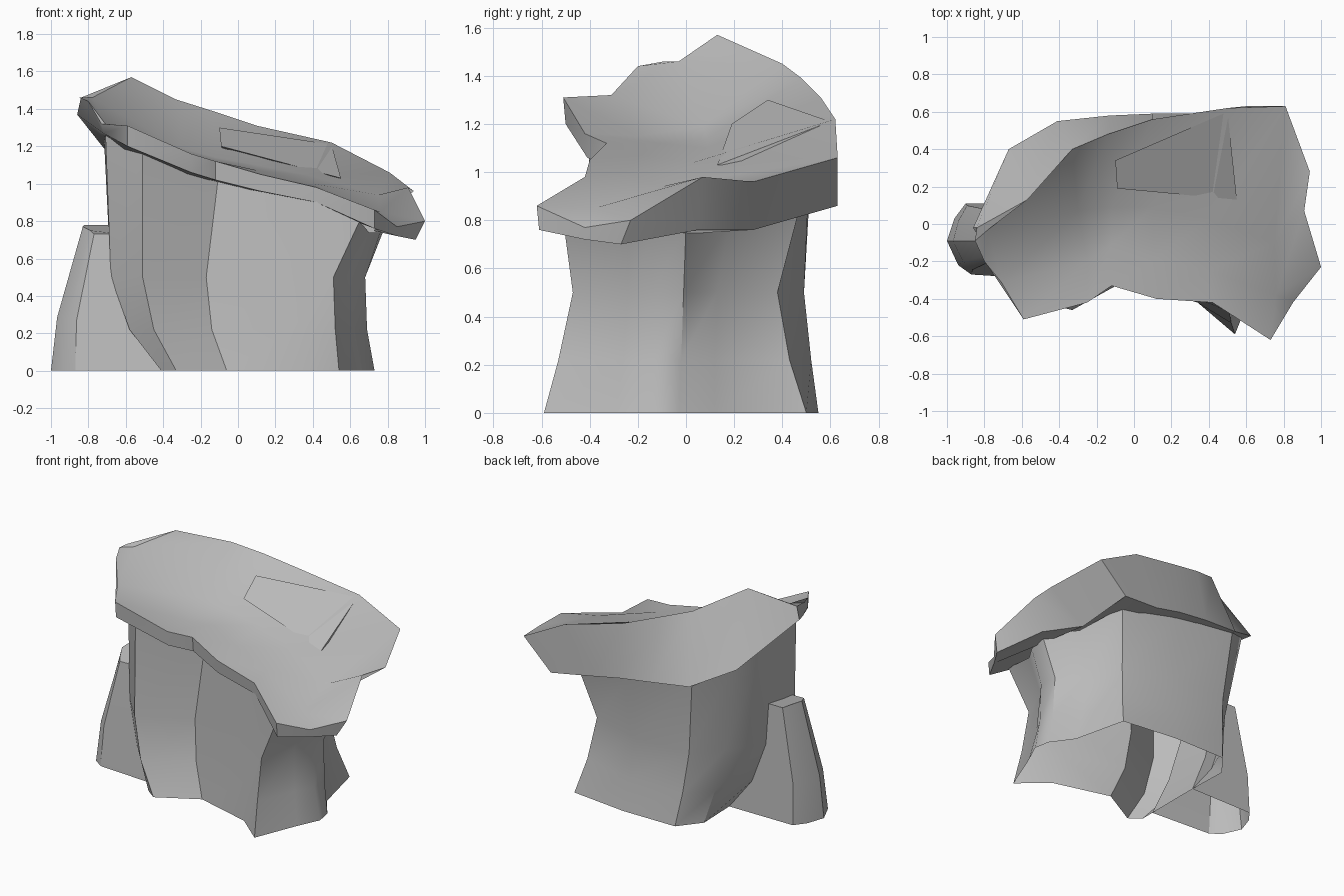
import bpy
import bmesh
from mathutils import Vector

cube = bpy.data.objects.get("Cube")
if cube:
    bpy.data.objects.remove(cube, do_unlink=True)

stone = bpy.data.materials.new("grey_stone")
stone.use_nodes = True
stone.diffuse_color = (0.5, 0.5, 0.5, 1)
stone.node_tree.nodes["Principled BSDF"].inputs["Base Color"].default_value = (0.5, 0.5, 0.5, 1)


def at_height(outline, height):
    """Place a flat outline at one height."""
    return [(x, y, height) for x, y in outline]


def loft(name, rings, close_start=False, close_end=False, angle=0.6):
    """Skin a list of closed rings that share the same point count."""
    bm = bmesh.new()
    loops = [[bm.verts.new(point) for point in ring] for ring in rings]
    for lower, upper in zip(loops, loops[1:]):
        for i in range(len(lower)):
            j = (i + 1) % len(lower)
            bm.faces.new((lower[i], lower[j], upper[j], upper[i]))
    if close_start:
        bm.faces.new(list(reversed(loops[0])))
    if close_end:
        bm.faces.new(loops[-1])
    bmesh.ops.remove_doubles(bm, verts=bm.verts, dist=0.002)
    bmesh.ops.recalc_face_normals(bm, faces=bm.faces)
    mesh = bpy.data.meshes.new(name)
    bm.to_mesh(mesh)
    bm.free()
    mesh.materials.append(stone)
    part = bpy.data.objects.new(name, mesh)
    bpy.context.collection.objects.link(part)
    # Smooth gentle bends while keeping the cut edges crisp
    bpy.ops.object.select_all(action="DESELECT")
    part.select_set(True)
    bpy.context.view_layer.objects.active = part
    bpy.ops.object.shade_smooth_by_angle(angle=angle)
    return part


# Waisted stone pillar, open underneath
pillar_base = [
    (-.41, -.4), (-.33, -.46), (-.06, -.31), (.34, -.42), (.54, -.59),
    (.66, -.29), (.73, -.14), (.71, -.03), (.6, .12),
    (.51, .5), (.1, .55), (-.3, .55), (-.42, .4), (-.41, .11),
]
pillar_low = [
    (-.58, -.28), (-.45, -.43), (-.14, -.26), (.29, -.39), (.52, -.53),
    (.62, -.26), (.69, -.14), (.68, -.02), (.54, .12),
    (.46, .43), (.08, .52), (-.33, .51), (-.47, .35), (-.58, .1),
]
pillar_waist = [
    (-.68, -.22), (-.51, -.41), (-.17, -.23), (.27, -.37), (.51, -.47),
    (.6, -.24), (.68, -.14), (.67, -.01), (.51, .13),
    (.42, .38), (.05, .49), (-.36, .48), (-.52, .31), (-.68, .1),
]
pillar_top = [
    (-.71, -.2, 1.3), (-.51, -.4, 1.2), (-.1, -.21, 1.08), (.3, -.36, .96),
    (.65, -.51, .8), (.7, -.24, .74), (.76, -.14, .74), (.79, 0, .78), (.62, .18, .79),
    (.5, .48, .88), (.05, .51, .96), (-.41, .52, 1.02), (-.63, .36, 1.15), (-.72, .1, 1.31),
]
loft("pillar", [at_height(pillar_base, 0), at_height(pillar_low, .22),
                at_height(pillar_waist, .5), pillar_top])

# Small buttress leaning on the side
buttress_base = [
    (-1, -.09), (-.94, -.22), (-.87, -.27), (-.41, -.3),
    (-.41, .11), (-.9, .11), (-.96, .03),
]
buttress_top = [
    (-.83, -.09, .77), (-.79, -.17, .75), (-.77, -.2, .73), (-.62, -.2, .73),
    (-.65, .08, .78), (-.8, .08, .78), (-.82, 0, .78),
]
bottom = at_height(buttress_base, 0)
# The middle ring bulges slightly outward
middle = [Vector(low).lerp(Vector(high), .37) + Vector((-.03, 0, 0))
          for low, high in zip(bottom, buttress_top)]
loft("buttress", [bottom, middle, buttress_top], close_end=True, angle=0.5)

# Overhanging slab: each row runs along the length, from front to back
lower_lip = [
    (-.72, -.26, 1.27), (-.59, -.5, 1.2), (-.25, -.41, 1.06), (-.12, -.32, 1.02),
    (.12, -.39, .96), (.42, -.41, .9), (.73, -.61, .76), (.85, -.42, .72),
]
upper_lip = [
    (-.73, -.3, 1.32), (-.59, -.51, 1.31), (-.25, -.42, 1.16), (-.12, -.33, 1.12),
    (.12, -.4, 1.05), (.42, -.42, .98), (.73, -.62, .86), (.85, -.42, .77),
]
ledge = [
    (-.8, -.2, 1.44), (-.71, -.31, 1.32), (-.25, -.2, 1.15), (-.12, -.11, 1.12),
    (.11, -.19, 1.07), (.4, -.25, 1), (.76, -.38, .85), (1, -.23, .8),
]
trough = [
    (-.85, -.09, 1.46), (-.78, -.03, 1.46), (-.3, .07, 1.19), (-.12, .09, 1.14),
    (.1, .09, 1.1), (.4, .03, 1.04), (.75, -.1, .94), (.91, .07, .98),
]
ridge = [
    (-.84, -.02, 1.46), (-.57, .13, 1.57), (-.33, .4, 1.45), (-.14, .48, 1.39),
    (.1, .56, 1.31), (.5, .62, 1.22), (.81, .63, 1.06), (.94, .28, .96),
]
back_lip = [
    (-.86, -.02, 1.37), (-.67, .4, 1.13), (-.41, .55, 1), (-.13, .58, .97),
    (.1, .59, .94), (.3, .59, .9), (.6, .63, .86), (.67, .28, .76),
]
underside = [(Vector(front) + Vector(back)) / 2 for front, back in zip(lower_lip, back_lip)]
underside[0] = Vector((-.74, -.06, 1.27))
stations = list(zip(lower_lip, upper_lip, ledge, trough, ridge, back_lip, underside))
# The low end tucks inward beneath its rim
tucked_end = [
    lower_lip[-1], lower_lip[-1], (.95, -.27, .7), (.83, .05, .76),
    back_lip[-1], back_lip[-1], underside[-1],
]
loft("overhanging_slab", stations + [tucked_end], close_start=True, close_end=True)

# Raised flake lying on top of the slab
flake_start = [(-.1, .34, 1.3), (-.09, .19, 1.2), (-.05, .33, 1.12)]
flake_end = [(.5, .6, 1.21), (.55, .13, 1.03), (.5, .45, 1)]
loft("raised_flake", [flake_start, flake_end], close_start=True, close_end=True)
